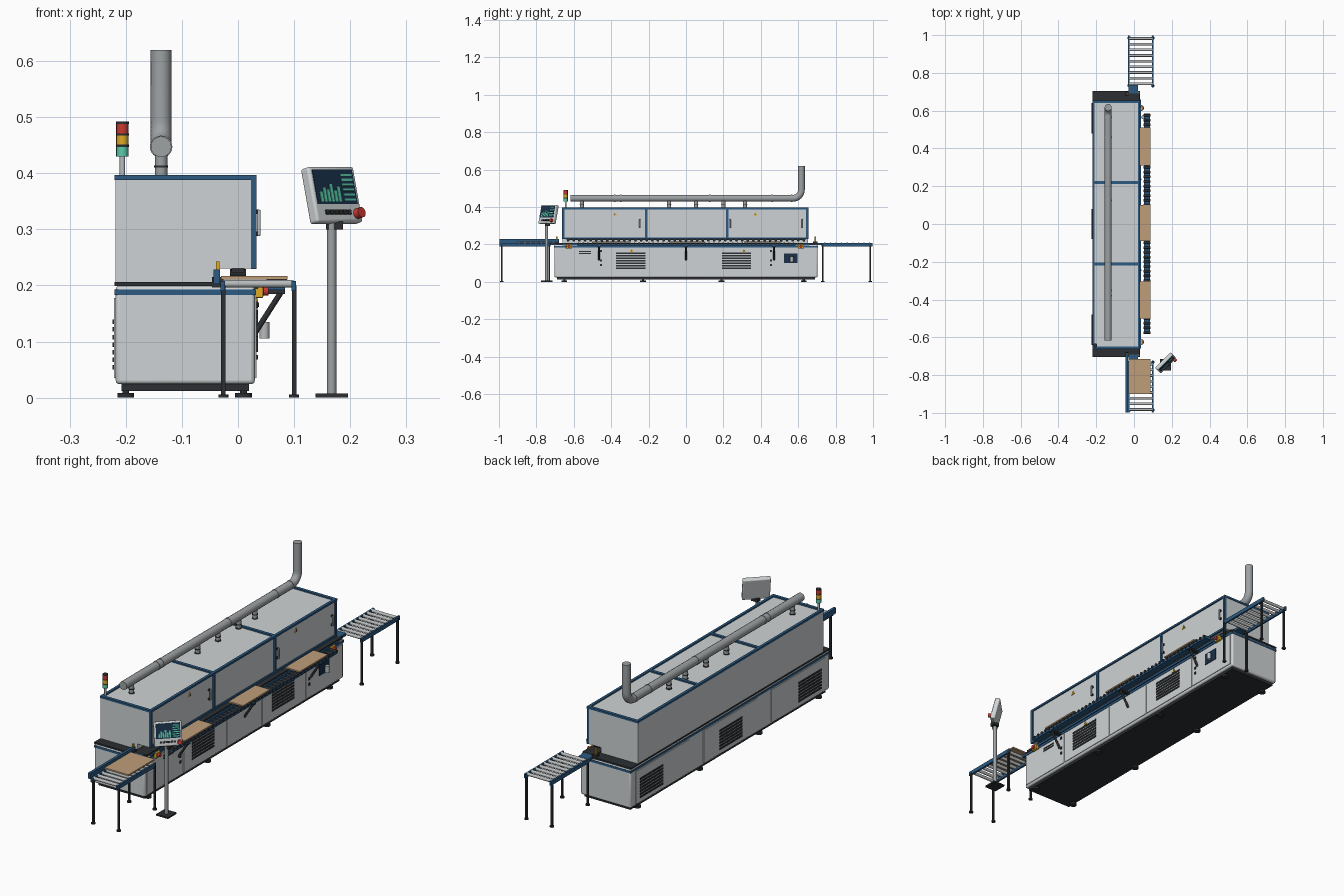
import bpy
import bmesh
from math import radians, pi, sin, cos
from mathutils import Matrix, Vector

default_cube = bpy.data.objects.get("Cube")
if default_cube:
    bpy.data.objects.remove(default_cube, do_unlink=True)


def make_material(name, red, green, blue):
    material = bpy.data.materials.new(name)
    material.use_nodes = True
    colour = (red, green, blue, 1)
    material.diffuse_color = colour
    material.node_tree.nodes["Principled BSDF"].inputs["Base Color"].default_value = colour
    return material


white = make_material("panel white", .62, .65, .66)
grey = make_material("duct grey", .34, .36, .37)
steel = make_material("roller steel", .48, .5, .51)
blue = make_material("frame blue", .025, .1, .22)
black = make_material("rubber black", .025, .028, .032)
tan = make_material("board tan", .52, .34, .19)
red = make_material("signal red", .6, .04, .03)
yellow = make_material("signal yellow", .75, .4, .02)
green = make_material("signal green", .1, .6, .4)
navy = make_material("screen navy", .01, .03, .07)


def finish(name, material, bm, matrix=None, bevel=0, smooth=False):
    bmesh.ops.recalc_face_normals(bm, faces=bm.faces)
    mesh = bpy.data.meshes.new(name)
    bm.to_mesh(mesh)
    bm.free()
    mesh.materials.append(material)
    part = bpy.data.objects.new(name, mesh)
    bpy.context.collection.objects.link(part)
    if matrix:
        part.matrix_world = matrix
    if bevel:
        modifier = part.modifiers.new("rounded edges", 'BEVEL')
        modifier.width = bevel
        modifier.segments = 3
    if smooth or bevel:
        bpy.ops.object.select_all(action='DESELECT')
        part.select_set(True)
        bpy.context.view_layer.objects.active = part
        bpy.ops.object.shade_smooth_by_angle(angle=radians(35))
    return part


def boxes(name, material, spans, matrix=None, bevel=0):
    """Each entry gives the x, y and z spans of one block."""
    bm = bmesh.new()
    for spans_xyz in spans:
        middle = Vector([(low + high) / 2 for low, high in spans_xyz])
        size = [high - low for low, high in spans_xyz]
        bmesh.ops.create_cube(bm, size=1, matrix=Matrix.Translation(middle) @ Matrix.Diagonal(size + [1]))
    return finish(name, material, bm, matrix, bevel)


def box(name, material, x, y, z, matrix=None, bevel=0):
    return boxes(name, material, [(x, y, z)], matrix, bevel)


def rods(name, material, ends, radius, matrix=None, sides=16):
    """Each entry gives the two end points of one cylinder."""
    bm = bmesh.new()
    for start, end in ends:
        start, end = Vector(start), Vector(end)
        axis = end - start
        turn = axis.to_track_quat('Z', 'Y').to_matrix().to_4x4()
        bmesh.ops.create_cone(bm, cap_ends=True, segments=sides, radius1=radius, radius2=radius,
                              depth=axis.length, matrix=Matrix.Translation((start + end) / 2) @ turn)
    return finish(name, material, bm, matrix, smooth=True)


def upright(x, y, low, high):
    return (x, y, low), (x, y, high)


def around(value, half):
    return value - half, value + half


def prism(name, material, outline, near, far, along_x=False):
    """Extrudes an outline along y, or along x."""
    bm = bmesh.new()
    corners = [bm.verts.new((near, a, b) if along_x else (a, near, b)) for a, b in outline]
    cap = bm.faces.new(corners)
    grown = bmesh.ops.extrude_face_region(bm, geom=[cap], use_keep_orig=True)
    moved = [item for item in grown["geom"] if isinstance(item, bmesh.types.BMVert)]
    step = far - near
    bmesh.ops.translate(bm, verts=moved, vec=(step, 0, 0) if along_x else (0, step, 0))
    return finish(name, material, bm)


# Base cabinet
LEFT, RIGHT, END = -.218, .03, .703
box("base_cabinet", white, (LEFT, RIGHT), (-END, END), (.024, .2), bevel=.007)
box("base_band", blue, (LEFT - .002, RIGHT + .002), (-END - .002, END + .002), (.183, .193))
box("base_deck", black, (LEFT - .002, .025), (-END, END), (.199, .206))
box("plinth", black, (-.208, .02), (-.69, .69), (.012, .026))
feet = [(x, y) for x in (-.2, .01) for y in (-.65, -.23, .19, .63)]
rods("feet", black, [upright(x, y, 0, .008) for x, y in feet], .015)
rods("foot_stems", black, [upright(x, y, 0, .02) for x, y in feet], .006)

# Cabinet doors, vents and fittings
door_spans = [(-.69, -.435), (-.43, -.13), (-.125, .12), (.125, .43), (.435, .69)]
boxes("side_doors", white, [((RIGHT, RIGHT + .003), span, (.035, .178)) for span in door_spans])
boxes("rear_doors", white, [((LEFT - .003, LEFT), around(y, .19), (.035, .178)) for y in (-.48, 0, .48)])


def vent(name, x, y, half, low):
    slats = [low + row * .0135 for row in range(7)]
    boxes(name, black, [(around(x, .006), around(y, half), (z, z + .008)) for z in slats])


for number, y in enumerate((-.295, .27)):
    vent("side_vent_%d" % number, RIGHT, y, .078, .068)
for number, y in enumerate((-.56, 0, .56)):
    vent("rear_vent_%d" % number, LEFT, y, .08, .05)
boxes("door_locks", black, [((RIGHT, .036), around(y, .005), around(z, .006))
                            for y in (-.455, .455) for z in (.09, .115, .165)])
boxes("switch_row", black, [((RIGHT, .035), around(-.54, .033), around(z, .003)) for z in (.152, .163)])
box("meter_window", navy, (RIGHT, .036), (.525, .595), (.1, .153))
rods("air_filter", steel, [upright(.047, .565, .105, .135)], .009)

# Hood with an open feed slot along one side
HOOD_FRONT, HOOD_BACK, TOP = -.66, .652, .393
outline = [(LEFT, .205), (-.035, .205), (-.035, .23), (.027, .23), (.027, TOP - .002), (LEFT, TOP - .002)]
prism("hood", white, outline, HOOD_FRONT, HOOD_BACK)
seams = (-.656, -.212, .22, .648)
boxes("hood_top_frame", blue,
      [(around(x, .006), (HOOD_FRONT - .003, HOOD_BACK + .003), (TOP - .005, TOP + .004)) for x in (-.214, .027)]
      + [((LEFT, RIGHT), around(y, .007), (TOP - .005, TOP + .004)) for y in seams])
boxes("hood_side_frame", blue,
      [((.023, .033), around(y, .006), (.23, TOP)) for y in seams]
      + [((.023, .033), (HOOD_FRONT, HOOD_BACK), (.229, .238))])
handles = (-.246, .236, .622)
boxes("door_handles", steel, [(around(.037, .003), around(y, .004), (.288, .335)) for y in handles], bevel=.002)
boxes("handle_mounts", black, [((.027, .036), around(y, .004), around(z, .004))
                               for y in handles for z in (.292, .331)])

# Warning signs
for number, (x, y, z) in enumerate([(.027, -.38, .362), (.027, .37, .362), (.033, -.29, .167), (.033, .31, .167)]):
    prism("warning_sign_%d" % number, yellow, [(y - .01, z - .008), (y + .01, z - .008), (y, z + .01)],
          x, x + .003, along_x=True)
    box("warning_mark_%d" % number, black, (x, x + .004), around(y, .0015), around(z - .001, .004))

# Exhaust duct
DUCT_X, DUCT_Z, BEND = -.137, .447, .045
path = [(DUCT_X, -.617, DUCT_Z)]
for step in range(9):
    angle = step / 8 * pi / 2
    path.append((DUCT_X, .572 + BEND * sin(angle), DUCT_Z + BEND * (1 - cos(angle))))
path.append((DUCT_X, .572 + BEND, .62))
curve = bpy.data.curves.new("duct_path", 'CURVE')
curve.dimensions = '3D'
curve.bevel_depth = .0185
curve.bevel_resolution = 5
curve.use_fill_caps = True
spline = curve.splines.new('POLY')
spline.points.add(len(path) - 1)
for point, place in zip(spline.points, path):
    point.co = (*place, 1)
curve.materials.append(grey)
bpy.context.collection.objects.link(bpy.data.objects.new("exhaust_duct", curve))
rods("duct_joints", grey, [((DUCT_X, y - .004, DUCT_Z), (DUCT_X, y + .004, DUCT_Z))
                           for y in (-.38, -.35, .127, .46, .565)], .02, sides=24)
drops = (-.557, -.09, .054, .2, .316)
rods("duct_drops", grey, [upright(DUCT_X, y, TOP, DUCT_Z) for y in drops], .011)
rods("drop_collars", black, [upright(DUCT_X, y, z, z + .004) for y in drops for z in (TOP, .41)], .0125)

# Signal tower
rods("tower_pole", steel, [upright(-.206, -.643, TOP, .43)], .005)
for name, material, low in (("green", green, .43), ("yellow", yellow, .45), ("red", red, .47)):
    rods("tower_" + name, material, [upright(-.206, -.643, low, low + .018)], .011)
rods("tower_rings", black, [upright(-.206, -.643, z, z + .004) for z in (.447, .467, .488)], .0115)

# Feed track in the slot, with pressure rollers above
box("feed_track", black, (-.03, .03), (-.69, .69), (.198, .209))
box("feed_track_edge", blue, (.028, .036), (-.66, .66), (.194, .204))
box("pressure_beam", black, (-.012, .012), (-.64, .64), (.223, .231))
rods("pressure_rollers", black, [((-.014, y * .03, .222), (.014, y * .03, .222)) for y in range(-21, 22)], .007)
boxes("track_ends", blue, [((-.03, .02), span, (.196, .208)) for span in ((.66, .735), (-.735, -.66))])
boxes("end_blocks", black, [(around(-.036, .01), around(y, .012), (.193, .215)) for y in (-.69, .69)])
boxes("end_sensors", yellow, [(around(-.036, .003), around(y, .004), (.215, .243)) for y in (-.69, .69)])

# Outrigger rail with rollers and braces
box("outrigger_rail", blue, (.054, .084), (-.58, .585), (.192, .204))
rods("outrigger_rollers", black, [((.051, y * .025, .204), (.087, y * .025, .204)) for y in range(-23, 24)], .0065)
braces = (-.465, 0, .47)
rods("outrigger_braces", black, [((.032, y, .118), (.078, y, .19)) for y in braces], .005)
boxes("outrigger_arms", black, [((RIGHT, .084), around(y, .008), (.185, .193)) for y in braces])
boxes("stop_boxes", yellow, [((RIGHT, .045), around(y, .016), (.178, .202)) for y in (-.625, .615)], bevel=.002)
rods("stop_buttons", red, [((.045, y, .19), (.054, y, .19)) for y in (-.625, .615)], .008)

# Boards on their way through
boxes("boards", tan, [((-.03, .088), span, (.211, .217))
                      for span in ((-.9, -.715), (-.5, -.305), (-.09, .1), (.31, .51))])

# Roller tables at both ends
for name, side in (("infeed", -1), ("outfeed", 1)):
    reach = sorted((side * .725, side * .998))
    boxes(name + "_rails", blue, [(around(x, .004), reach, (.19, .208)) for x in (-.027, .099)])
    rollers = [side * (.742 + .03 * step) for step in range(9)]
    rods(name + "_rollers", steel, [((-.027, y, .203), (.099, y, .203)) for y in rollers], .007)
    corners = [(x, side * y) for x in (-.026, .1) for y in (.732, .985)]
    boxes(name + "_legs", black, [(around(x, .004), around(y, .004), (0, .2)) for x, y in corners])
    rods(name + "_leg_feet", black, [upright(x, y, 0, .006) for x, y in corners], .009)
box("infeed_fence", blue, (-.044, -.032), (-.998, -.68), (.203, .228))

# Operator stand
box("stand_plate", black, (.138, .196), (-.775, -.715), (0, .007))
rods("stand_pole", grey, [upright(.167, -.745, .007, .312)], .0085)
box("stand_bracket", black, (.157, .187), (-.752, -.728), (.3, .314))
pose = Matrix.Translation((.167, -.735, .36)) @ Matrix.Rotation(radians(45), 4, 'Z') \
    @ Matrix.Rotation(radians(-14), 4, 'X')
FACE = -.011
box("console", white, around(0, .0575), (FACE, -FACE), around(0, .051), pose, bevel=.005)
box("console_screen", navy, around(0, .05), (FACE - .001, FACE), (-.018, .045), pose)
chart = [.018, .026, .022, .032, .02, .028]
boxes("chart_bars", green, [(around(-.038 + .009 * column, .0033), (FACE - .002, FACE), (-.014, height - .014))
                            for column, height in enumerate(chart)], pose)
boxes("chart_lines", green, [((.018, .046), (FACE - .002, FACE), around(-.01 + .009 * row, .002))
                             for row in range(6)], pose)
boxes("console_keys", black, [(around(-.03 + .011 * key, .0045), (FACE - .002, FACE), around(-.033, .004))
                              for key in range(6)], pose)
rods("console_stop", red, [((.045, FACE, -.036), (.045, FACE - .012, -.036))], .0095, pose)
